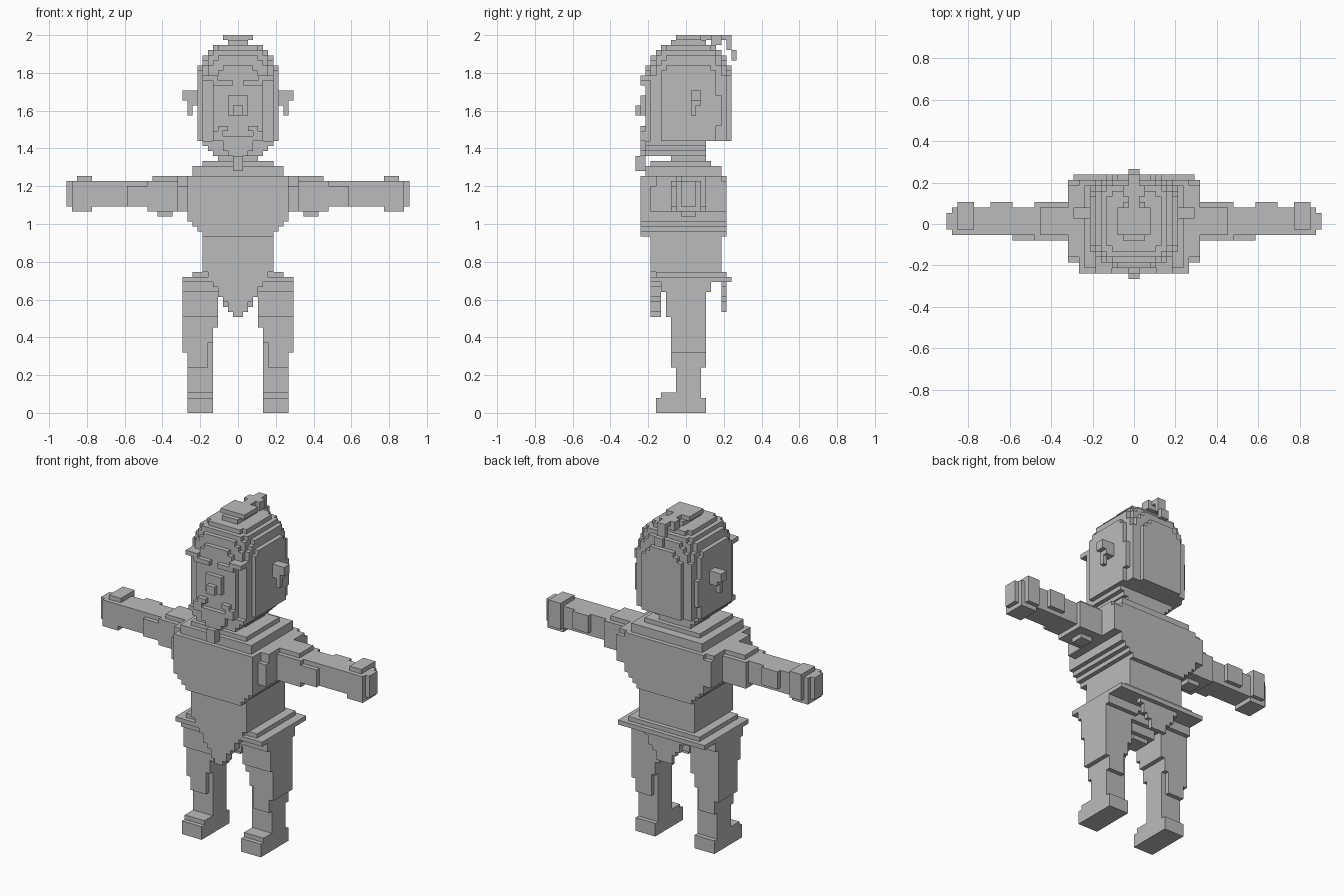
import bpy
import bmesh
from mathutils import Vector

BLOCK = 2 / 75  # edge length of one block

if "Cube" in bpy.data.objects:
    bpy.data.objects.remove(bpy.data.objects["Cube"], do_unlink=True)

grey = bpy.data.materials.new("plain grey")
grey.use_nodes = True
grey.diffuse_color = (.5, .5, .5, 1)
grey.node_tree.nodes["Principled BSDF"].inputs["Base Color"].default_value = grey.diffuse_color


def cells(start, end):
    return range(round(start / BLOCK), round(end / BLOCK))


def slab(outer, front, back, low, high, inner=None, inset=0, slope=0):
    """Blocks filling a box. Each layer narrows by inset blocks across and slope
    blocks in depth, going up when positive and going down when negative."""
    layers = list(cells(low, high))
    if inset < 0 or slope < 0:
        layers.reverse()
    blocks = set()
    for step, k in enumerate(layers):
        across = abs(inset) * step * BLOCK
        deep = abs(slope) * step * BLOCK
        if inner is None:
            columns = cells(across - outer, outer - across)
        else:
            columns = cells(inner + across, outer)
        blocks |= {(i, j, k) for i in columns for j in cells(front + deep, back - deep)}
    return blocks


def rounded(centre, radii, power):
    """Blocks inside a rounded box."""
    ranges = [cells(c - r, c + r) for c, r in zip(centre, radii)]
    blocks = {(i, j, k) for i in ranges[0] for j in ranges[1] for k in ranges[2]}
    return {cell for cell in blocks
            if sum(abs(((n + .5) * BLOCK - c) / r) ** power
                   for n, c, r in zip(cell, centre, radii)) <= 1}


def add_side(corners, verts, bm):
    loop = []
    for corner in corners:
        if corner not in verts:
            verts[corner] = bm.verts.new(Vector(corner) * BLOCK)
        loop.append(verts[corner])
    bm.faces.new(loop)


def build(name, blocks):
    """Skin the outside of a set of blocks and merge its flat areas."""
    bm = bmesh.new()
    verts = {}
    for cell in sorted(blocks):
        for axis in range(3):
            u, v = [Vector([float(n == (axis + turn) % 3) for n in range(3)]) for turn in (1, 2)]
            normal = u.cross(v)
            for side in (False, True):
                facing = normal if side else -normal
                if tuple(round(n) for n in Vector(cell) + facing) in blocks:
                    continue
                base = Vector(cell) + normal * side
                corners = [tuple(round(n) for n in p) for p in (base, base + u, base + u + v, base + v)]
                add_side(corners if side else corners[::-1], verts, bm)
    bmesh.ops.dissolve_limit(bm, angle_limit=.01, verts=bm.verts[:], edges=bm.edges[:])
    mesh = bpy.data.meshes.new(name)
    bm.to_mesh(mesh)
    bm.free()
    mesh.materials.append(grey)
    bpy.context.collection.objects.link(bpy.data.objects.new(name, mesh))


def pair(name, blocks):
    build("left_" + name, blocks)
    build("right_" + name, {(-i - 1, j, k) for i, j, k in blocks})


# Head: domed block with a flat underside, and a jaw at the front
chin_level = cells(0, 1.44).stop
skull = rounded(centre=(0, .014, 1.6), radii=(.22, .23, .36), power=3.5)
build("head", {cell for cell in skull if cell[2] >= chin_level})
build("jaw", slab(outer=.19, front=-.22, back=.1, low=1.35, high=1.44, inset=-1))
build("neck", slab(outer=.1, front=-.08, back=.1, low=1.3, high=1.45))

# Face
build("nose", slab(outer=.05, front=-.25, back=-.2, low=1.57, high=1.68))
build("nose_tip", slab(outer=.03, front=-.27, back=-.24, low=1.57, high=1.63))
pair("brow", slab(inner=.03, outer=.13, front=-.25, back=-.2, low=1.73, high=1.76)
     | slab(inner=.1, outer=.19, front=-.25, back=-.16, low=1.76, high=1.79))
pair("moustache", slab(inner=.05, outer=.1, front=-.25, back=-.2, low=1.5, high=1.52)
     | slab(inner=.08, outer=.13, front=-.25, back=-.2, low=1.43, high=1.5))
build("beard", slab(outer=.1, front=-.25, back=-.2, low=1.35, high=1.46, inset=-.6))
build("beard_tip", slab(outer=.03, front=-.27, back=-.2, low=1.27, high=1.35))
pair("ear", slab(inner=.2, outer=.3, front=.03, back=.08, low=1.65, high=1.7)
     | slab(inner=.2, outer=.27, front=.03, back=.08, low=1.62, high=1.65)
     | slab(inner=.24, outer=.27, front=.03, back=.05, low=1.57, high=1.62))

# Hair bun with its hanging tail
build("hair_bun", slab(outer=.05, front=-.08, back=.1, low=1.92, high=1.97)
      | slab(outer=.08, front=-.05, back=.08, low=1.97, high=2))
build("hair_tail", slab(outer=.03, front=.08, back=.24, low=1.97, high=2)
      | slab(outer=.05, front=.13, back=.19, low=1.95, high=2)
      | slab(outer=.03, front=.22, back=.24, low=1.92, high=2)
      | slab(outer=.03, front=.24, back=.27, low=1.87, high=1.93))

# Torso: stepped shoulders above, tapering edge below
build("chest", slab(outer=.27, front=-.25, back=.22, low=1.03, high=1.26)
      | slab(outer=.27, front=-.25, back=.22, low=.94, high=1.05, inset=-1))
build("collar", slab(outer=.25, front=-.22, back=.19, low=1.26, high=1.31)
      | slab(outer=.19, front=-.19, back=.13, low=1.31, high=1.34))
build("waist", slab(outer=.19, front=-.19, back=.19, low=.74, high=.97))

# Arms: shoulder, hanging sleeve, ragged forearm and hand
pair("shoulder", slab(inner=.24, outer=.32, front=-.19, back=.22, low=1.08, high=1.26, slope=.15))
pair("sleeve", slab(inner=.3, outer=.48, front=-.08, back=.1, low=1.08, high=1.24)
     | slab(inner=.3, outer=.45, front=-.05, back=.08, low=1.24, high=1.26)
     | slab(inner=.34, outer=.44, front=-.03, back=.05, low=1.05, high=1.08))
pair("forearm", slab(inner=.48, outer=.78, front=-.05, back=.08, low=1.1, high=1.24)
     | slab(inner=.48, outer=.6, front=-.08, back=.08, low=1.1, high=1.2)
     | slab(inner=.6, outer=.7, front=-.05, back=.1, low=1.12, high=1.24))
pair("hand", slab(inner=.77, outer=.88, front=-.05, back=.08, low=1.08, high=1.24)
     | slab(inner=.77, outer=.85, front=-.03, back=.1, low=1.1, high=1.26)
     | slab(inner=.77, outer=.9, front=-.03, back=.05, low=1.1, high=1.24))

# Hips: stepped trouser top with a tapering cloth flap front and back
build("hips", slab(outer=.3, front=-.19, back=.24, low=.69, high=.77, inset=2, slope=1))
build("front_flap", slab(outer=.19, front=-.19, back=-.13, low=.5, high=.77, inset=-.7))
build("back_flap", slab(outer=.13, front=.19, back=.22, low=.53, high=.7, inset=-.6))
build("crotch", slab(outer=.13, front=-.13, back=.13, low=.53, high=.7, inset=-.5, slope=-.5))

# Legs: baggy thigh gathered at the knee, then shin and foot
pair("thigh", slab(inner=.08, outer=.3, front=-.14, back=.14, low=.5, high=.72, inset=-.2, slope=-.25)
     | slab(inner=.11, outer=.3, front=-.08, back=.1, low=.33, high=.5, inset=-.3))
pair("shin", slab(inner=.13, outer=.27, front=-.05, back=.08, low=.1, high=.4)
     | slab(inner=.16, outer=.27, front=-.08, back=.1, low=.25, high=.35))
pair("foot", slab(inner=.13, outer=.27, front=-.16, back=.1, low=0, high=.08)
     | slab(inner=.13, outer=.27, front=-.14, back=.08, low=.08, high=.1))
